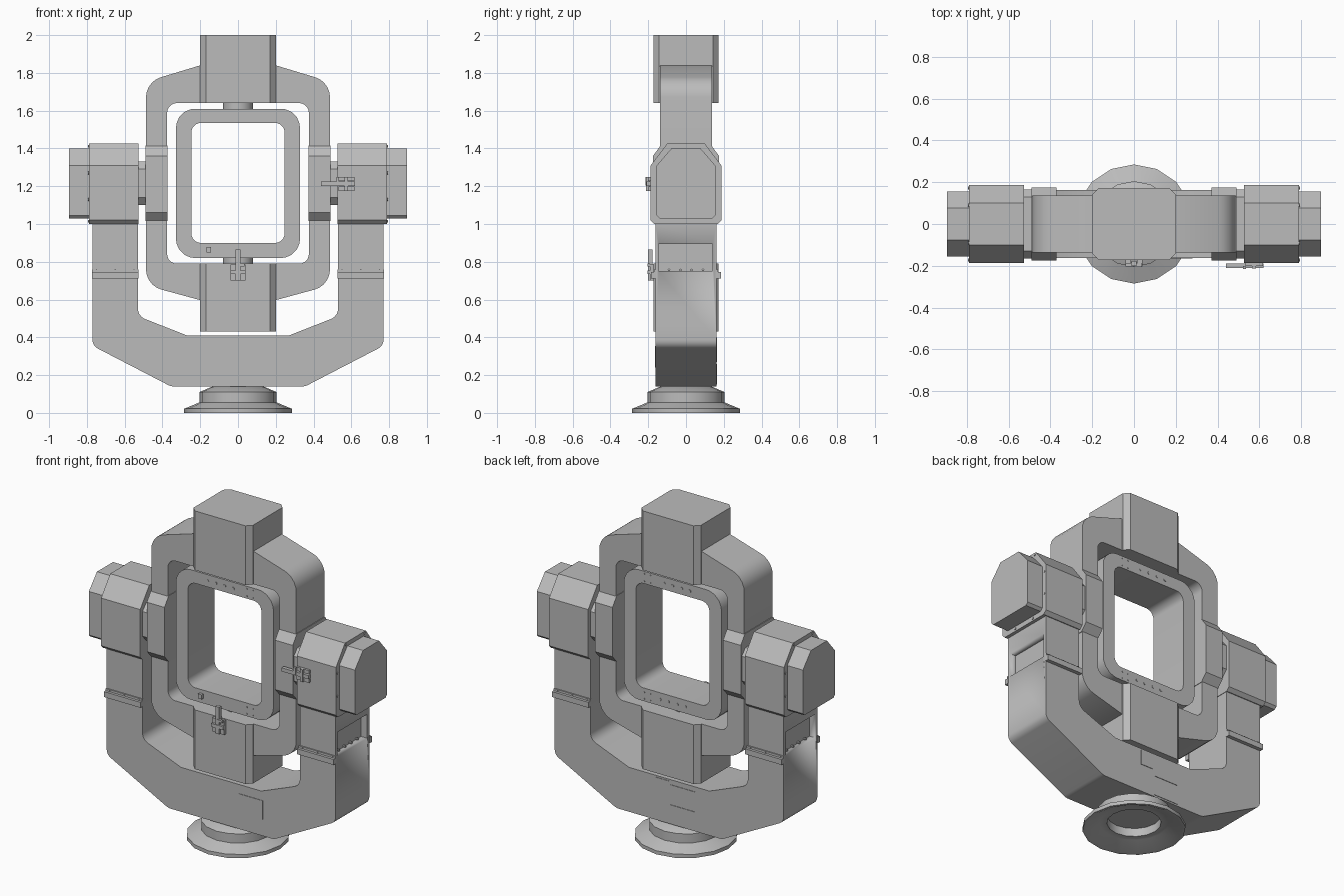
import bpy, bmesh, math
from mathutils import Vector

if "Cube" in bpy.data.objects:
    bpy.data.objects.remove(bpy.data.objects["Cube"], do_unlink=True)

grey = bpy.data.materials.new("machine_grey")
grey.use_nodes = True
grey.diffuse_color = (0.5, 0.5, 0.5, 1)
grey.node_tree.nodes["Principled BSDF"].inputs["Base Color"].default_value = (0.5, 0.5, 0.5, 1)


def finish(name, bm, smooth=True):
    bmesh.ops.recalc_face_normals(bm, faces=bm.faces)
    mesh = bpy.data.meshes.new(name)
    bm.to_mesh(mesh)
    bm.free()
    mesh.materials.append(grey)
    ob = bpy.data.objects.new(name, mesh)
    bpy.context.collection.objects.link(ob)
    bpy.ops.object.select_all(action="DESELECT")
    ob.select_set(True)
    bpy.context.view_layer.objects.active = ob
    if smooth:
        bpy.ops.object.shade_smooth_by_angle(angle=math.radians(30))
    return ob


def rounded(corners, steps=5):
    """Corners are (a, b) or (a, b, radius); rounded ones become arcs."""
    out, n = [], len(corners)
    for i, c in enumerate(corners):
        p = Vector(c[:2])
        if len(c) == 2:
            out.append(p)
            continue
        u = (Vector(corners[i - 1][:2]) - p).normalized()
        v = (Vector(corners[(i + 1) % n][:2]) - p).normalized()
        half = u.angle(v) / 2
        reach = c[2] / math.tan(half)
        centre = p + (u + v).normalized() * c[2] / math.sin(half)
        a, b = p + u * reach - centre, p + v * reach - centre
        for k in range(steps + 1):
            d = a.lerp(b, k / steps)
            out.append(centre + d.normalized() * c[2])
    return out


def mirrored(half):
    """Closes a half outline by mirroring it across the first axis."""
    return half + [(-c[0], *c[1:]) for c in reversed(half)]


def prism(name, loops, axis, lo, hi):
    """Extrudes an outline, with optional hole outlines, along an axis."""
    place = {"X": lambda p, t: (t, p[0], p[1]),
             "Y": lambda p, t: (p[0], t, p[1]),
             "Z": lambda p, t: (p[0], p[1], t)}[axis]
    bm = bmesh.new()
    for loop in loops:
        vs = [bm.verts.new(place(p, lo)) for p in loop]
        for i in range(len(vs)):
            bm.edges.new((vs[i - 1], vs[i]))
    if len(loops) == 1:
        bm.faces.new(bm.verts)
    else:
        bmesh.ops.triangle_fill(bm, edges=bm.edges[:], use_beauty=True)
    ext = bmesh.ops.extrude_face_region(bm, geom=bm.faces[:])
    move = Vector(place((0, 0), hi - lo))
    bmesh.ops.translate(bm, verts=[g for g in ext["geom"] if isinstance(g, bmesh.types.BMVert)], vec=move)
    return finish(name, bm)


def box(name, x, y, z):
    return prism(name, [[(x[0], z[0]), (x[1], z[0]), (x[1], z[1]), (x[0], z[1])]], "Y", *y)


def dots(name, points, radius, axis, lo, hi):
    """A row of small screw heads."""
    for a, b in points:
        ring = [(a + radius * math.cos(k * math.pi / 4), b + radius * math.sin(k * math.pi / 4))
                for k in range(8)]
        prism(name, [ring], axis, lo, hi)


# Round pedestal, hollow underneath
bm = bmesh.new()
outline = [(0, 0.14), (0.135, 0.14), (0.205, 0.11), (0.205, 0.055), (0.285, 0.022), (0.285, 0),
           (0.27, 0), (0.19, 0.04), (0.15, 0.04), (0.15, 0.09), (0, 0.09)]
vs = [bm.verts.new((r, 0, z)) for r, z in outline]
es = [bm.edges.new(pair) for pair in zip(vs, vs[1:])]
bmesh.ops.spin(bm, geom=vs + es, cent=(0, 0, 0), axis=(0, 0, 1), angle=math.tau, steps=16)
bmesh.ops.remove_doubles(bm, verts=bm.verts, dist=0.0005)
finish("pedestal", bm)

# Outer fork with a shallow pocket in each arm
fork = prism("outer_fork", [rounded(mirrored([
    (0.27, 0.41), (0.53, 0.512, 0.06), (0.53, 1.01), (0.77, 1.01),
    (0.77, 0.355, 0.05), (0.355, 0.14, 0.07)]))], "Y", -0.162, 0.162)
for s in (1, -1):
    cutter = box("pocket_cutter", sorted((s * 0.73, s * 0.8)), (-0.145, 0.14), (0.75, 0.895))
    bpy.context.view_layer.objects.active = fork
    cut = fork.modifiers.new("pocket", "BOOLEAN")
    cut.operation, cut.solver, cut.object = "DIFFERENCE", "EXACT", cutter
    bpy.ops.object.modifier_apply(modifier=cut.name)
    bpy.data.objects.remove(cutter, do_unlink=True)

# Thin label plates on the fork
box("front_label", (0.12, 0.28), (-0.165, -0.16), (0.24, 0.355))
box("back_small_label", (0.0, 0.086), (0.16, 0.165), (0.31, 0.4))
box("back_upper_label", (-0.175, -0.01), (0.16, 0.165), (0.27, 0.38))
box("back_lower_label", (-0.175, -0.01), (0.16, 0.165), (0.15, 0.258))

# Middle ring
prism("middle_ring", [
    rounded(mirrored([(0.2, 0.597), (0.487, 0.675, 0.11), (0.487, 1.753, 0.11), (0.2, 1.84)])),
    rounded(mirrored([(0.375, 0.79, 0.05), (0.375, 1.64, 0.05)]))], "Y", -0.137, 0.137)

# Inner frame
prism("inner_frame", [
    rounded(mirrored([(0.328, 0.82, 0.1), (0.328, 1.61, 0.1)])),
    rounded(mirrored([(0.247, 0.9, 0.05), (0.247, 1.535, 0.05)]))], "Y", -0.128, 0.128)

# Upper and lower drive blocks with chamfered upright corners, and their bearings
block = mirrored([(0.17, -0.172), (0.2, -0.142), (0.2, 0.142), (0.17, 0.172)])
for name, z0, z1, b0, b1 in (("upper", 1.64, 2.0, 1.6, 1.65), ("lower", 0.43, 0.79, 0.78, 0.83)):
    prism(name + "_drive_block", [block], "Z", z0, z1)
    prism(name + "_bearing", [[(0.08 * math.cos(k * math.pi / 8), 0.08 * math.sin(k * math.pi / 8))
                               for k in range(16)]], "Z", b0, b1)

# Side drives, mirrored left and right
housing = mirrored([(0.167, 1.0), (0.187, 1.02), (0.187, 1.31), (0.1, 1.425)])
cap = mirrored([(0.14, 1.03), (0.155, 1.045), (0.155, 1.31), (0.077, 1.4)])
pad = mirrored([(0.135, 1.015), (0.175, 1.06), (0.175, 1.36), (0.135, 1.415)])
hub = mirrored([(0.13, 1.1), (0.165, 1.14), (0.165, 1.29), (0.13, 1.33)])
for side, s in (("left", 1), ("right", -1)):
    for part, profile, x0, x1 in (("housing", housing, 0.527, 0.79), ("cap", cap, 0.78, 0.895),
                                  ("hub", hub, 0.48, 0.54)):
        prism(f"{side}_{part}", [profile], "X", *sorted((s * x0, s * x1)))
    prism(f"{side}_ring_pad", [pad], "X", *sorted((s * 0.372, s * 0.491)))
    outer = sorted((s * 0.78, s * 0.794))
    dots(f"{side}_housing_screw", [(a * q, z) for q in (1, -1) for a, z in
                                   ((0.172, 1.13), (0.172, 1.27), (0.09, 1.412), (0.075, 1.015))],
         0.007, "X", *outer)
    dots(f"{side}_pocket_screw", [(y, 0.757) for y in (-0.09, -0.03, 0.03, 0.09)],
         0.007, "X", *sorted((s * 0.72, s * 0.745)))
    # Angle straps across the front and back of each arm
    for face, f in (("front", -1), ("back", 1)):
        x = sorted((s * 0.527, s * 0.773))
        box(f"{side}_{face}_strap", x, sorted((f * 0.16, f * 0.185)), (0.712, 0.745))
        box(f"{side}_{face}_strap_lip", x, sorted((f * 0.16, f * 0.169)), (0.74, 0.758))
        dots(f"{side}_{face}_strap_screw", [(s * v, 0.752) for v in (0.55, 0.65, 0.75)],
             0.007, "Y", *sorted((f * 0.165, f * 0.173)))

# Screws around the inner frame, front and back
for f in (-1, 1):
    y = sorted((f * 0.125, f * 0.131))
    dots("frame_screw", [(x, 1.572) for x in (-0.115, -0.06, 0, 0.058)], 0.009, "Y", *y)
    dots("frame_pin", [(x, z) for x in (0.15, 0.19) for z in (0.835, 0.875, 1.55, 1.595)],
         0.004, "Y", *y)
dots("back_frame_screw", [(x, 0.86) for x in (-0.085, -0.03, 0.03, 0.085)], 0.009, "Y", 0.125, 0.131)
box("frame_catch", (-0.167, -0.143), (-0.145, -0.125), (0.85, 0.878))

# Lower travel lock
box("lower_lock_pin", (-0.012, 0.012), (-0.2, -0.178), (0.70, 0.865))
for s in (1, -1):
    box("lower_lock_bracket", sorted((s * 0.014, s * 0.04)), (-0.19, -0.17), (0.70, 0.785))
box("lower_lock_strap", (-0.04, 0.04), (-0.203, -0.185), (0.735, 0.755))
box("lower_lock_handle", (0.0, 0.035), (-0.205, -0.19), (0.775, 0.79))

# Side travel lock
box("side_lock_pin", (0.44, 0.62), (-0.21, -0.188), (1.202, 1.224))
for z in ((1.175, 1.198), (1.228, 1.25)):
    box("side_lock_bracket", (0.532, 0.618), (-0.2, -0.185), z)
box("side_lock_strap", (0.565, 0.583), (-0.213, -0.19), (1.175, 1.25))
box("side_lock_handle", (0.522, 0.536), (-0.215, -0.2), (1.205, 1.25))
